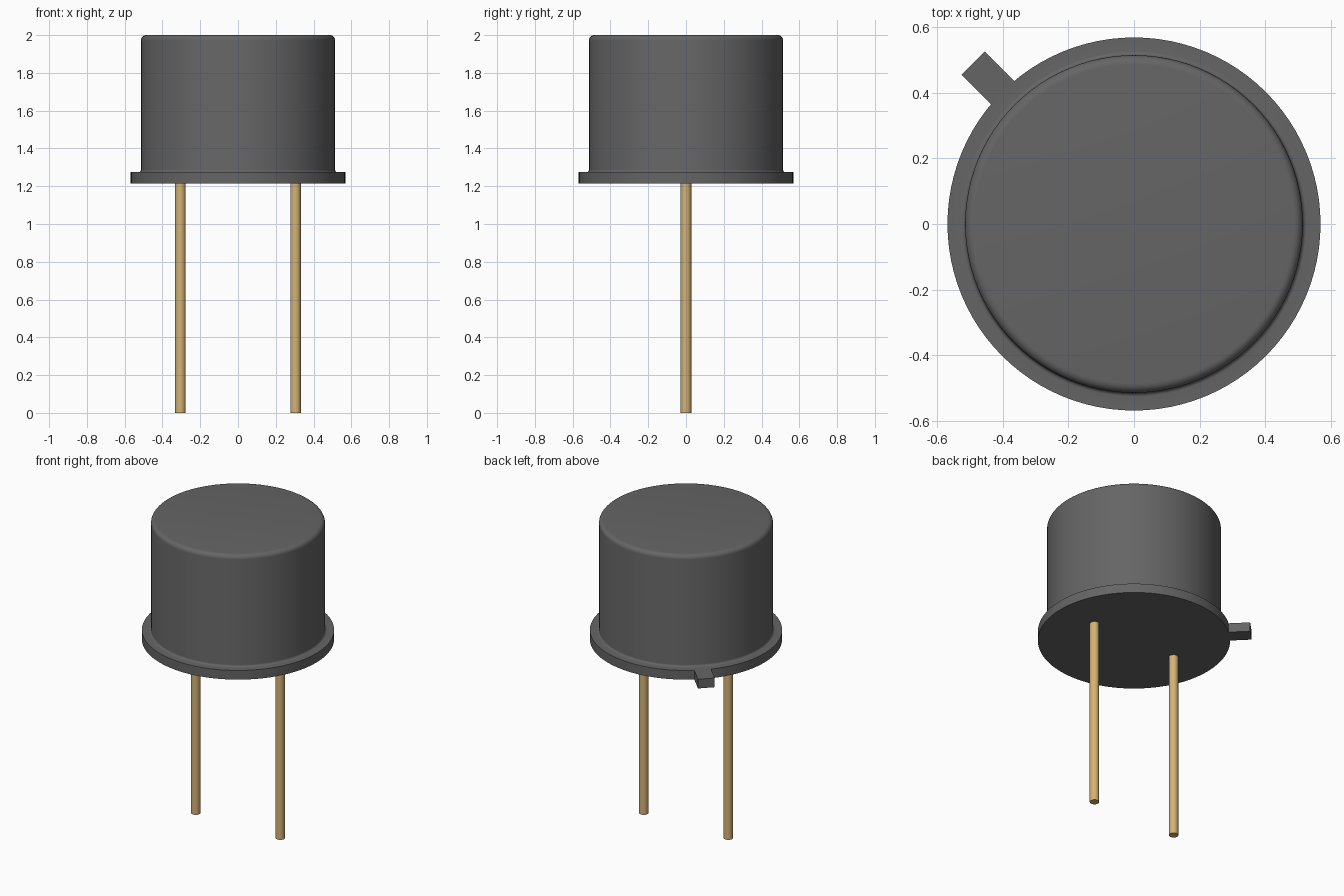
import bpy, bmesh, math
from mathutils import Matrix, Vector

if "Cube" in bpy.data.objects:
    bpy.data.objects.remove(bpy.data.objects["Cube"], do_unlink=True)


def material(name, colour):
    mat = bpy.data.materials.new(name)
    mat.use_nodes = True
    mat.diffuse_color = (*colour, 1)
    mat.node_tree.nodes["Principled BSDF"].inputs["Base Color"].default_value = (*colour, 1)
    return mat


def finish(name, bm, mat, angle=35):
    bmesh.ops.recalc_face_normals(bm, faces=bm.faces)
    mesh = bpy.data.meshes.new(name)
    bm.to_mesh(mesh)
    bm.free()
    mesh.materials.append(mat)
    obj = bpy.data.objects.new(name, mesh)
    bpy.context.collection.objects.link(obj)
    bpy.ops.object.select_all(action='DESELECT')
    obj.select_set(True)
    bpy.context.view_layer.objects.active = obj
    bpy.ops.object.shade_smooth_by_angle(angle=math.radians(angle))
    return obj


def arc(cx, cz, radius, start, end, steps=6):
    """Points of a fillet in the (radius, height) plane."""
    angles = [math.radians(start + (end - start) * i / steps) for i in range(steps + 1)]
    return [(cx + radius * math.cos(a), cz + radius * math.sin(a)) for a in angles]


def lathe(name, profile, mat, segments=96):
    bm = bmesh.new()
    verts = [bm.verts.new((r, 0, z)) for r, z in profile]
    edges = [bm.edges.new(pair) for pair in zip(verts, verts[1:])]
    bmesh.ops.spin(bm, geom=verts + edges, cent=(0, 0, 0), axis=(0, 0, 1),
                   angle=math.tau, steps=segments, use_merge=False)
    bmesh.ops.remove_doubles(bm, verts=bm.verts, dist=1e-5)
    return finish(name, bm, mat)


grey = material("dark grey metal", (0.13, 0.13, 0.13))
gold = material("pale gold", (0.65, 0.45, 0.18))

BASE, RIM_TOP, TOP = 1.215, 1.275, 2.0
RIM_R, CAN_R, FILLET, FOOT = 0.568, 0.514, 0.028, 0.012

# Can with flange: rounded foot and rounded top edge
profile = [(0, BASE), (RIM_R, BASE), (RIM_R, RIM_TOP)]
profile += arc(CAN_R + FOOT, RIM_TOP + FOOT, FOOT, 270, 180)
profile += arc(CAN_R - FILLET, TOP - FILLET, FILLET, 0, 90)
profile += [(0, TOP)]
lathe("can", profile, grey)

# Locating tab, pointing to the back right corner
bm = bmesh.new()
inner, outer, width = 0.53, 0.693, 0.1
bmesh.ops.create_cube(bm, size=1)
bmesh.ops.scale(bm, vec=(outer - inner, width, RIM_TOP - BASE), verts=bm.verts)
bmesh.ops.translate(bm, vec=((outer + inner) / 2, 0, (BASE + RIM_TOP) / 2), verts=bm.verts)
bmesh.ops.rotate(bm, cent=(0, 0, 0), matrix=Matrix.Rotation(math.radians(135), 3, 'Z'), verts=bm.verts)
finish("locating_tab", bm, grey)

# Lead pins
for side, x in (("left", 0.305), ("right", -0.305)):
    bm = bmesh.new()
    height = BASE + 0.01
    bmesh.ops.create_cone(bm, cap_ends=True, segments=32, radius1=0.028, radius2=0.028, depth=height)
    bmesh.ops.translate(bm, vec=Vector((x, 0, height / 2)), verts=bm.verts)
    finish(side + "_pin", bm, gold)
